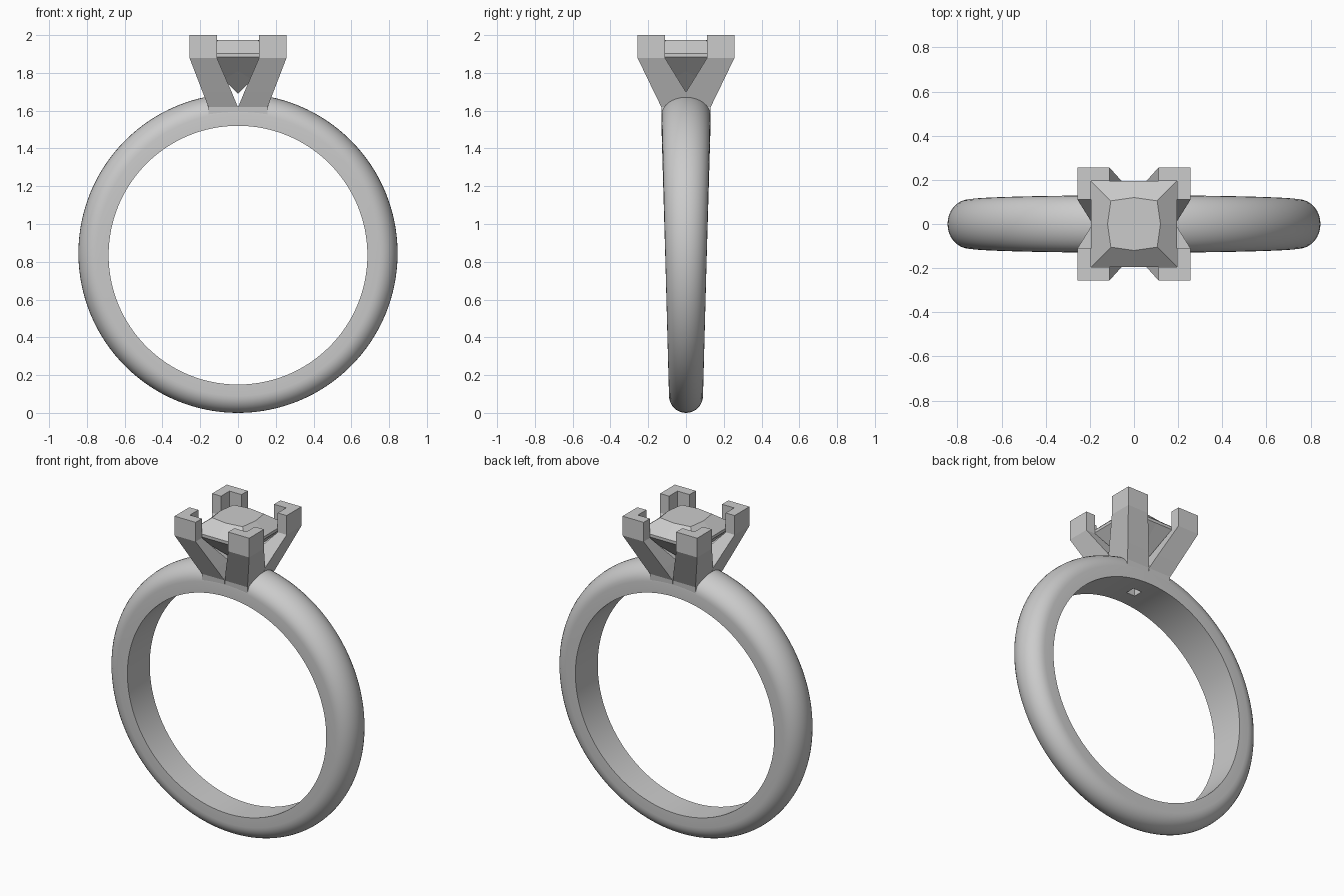
import bpy, bmesh
from math import sin, cos, pi

if "Cube" in bpy.data.objects:
    bpy.data.objects.remove(bpy.data.objects["Cube"])


def make_object(name, bm):
    bmesh.ops.recalc_face_normals(bm, faces=bm.faces)
    mesh = bpy.data.meshes.new(name)
    bm.to_mesh(mesh)
    bm.free()
    ob = bpy.data.objects.new(name, mesh)
    bpy.context.collection.objects.link(ob)
    return ob


def loft(name, rings, closed=False):
    """Skin equal-length rings of points; cap the ends unless closed."""
    bm = bmesh.new()
    vs = [[bm.verts.new(p) for p in ring] for ring in rings]
    n = len(rings[0])
    for k in range(len(vs) if closed else len(vs) - 1):
        a, b = vs[k], vs[(k + 1) % len(vs)]
        for i in range(n):
            j = (i + 1) % n
            bm.faces.new((a[i], a[j], b[j], b[i]))
    if not closed:
        bm.faces.new(vs[0])
        bm.faces.new(vs[-1])
    return make_object(name, bm)


# Band: D-shaped section that gets wider and thicker toward the top
def band_section(a):
    ring = []
    profile = [(0, -1), (0.4, -1)]
    profile += [(0.4 + 0.6 * sin(pi * k / 16), -cos(pi * k / 16)) for k in range(1, 16)]
    profile += [(0.4, 1), (0, 1)]
    half = 0.09 + 0.02 * (1 + sin(a))
    for t, s in profile:
        r = 0.685 + 0.16 * t
        ring.append((r * cos(a), s * half, 0.835 + 0.01 * t + r * sin(a)))
    return ring


band = loft("band", [band_section(2 * pi * k / 128) for k in range(128)], closed=True)


# V-shaped gap and small drain hole under the stone
def rect(x, y, z):
    return [(-x, -y, z), (x, -y, z), (x, y, z), (-x, y, z)]


gap = loft("gap_cutter", [rect(0.001, 0.3, 1.62), rect(0.08, 0.3, 1.81)])
hole = loft("hole_cutter", [rect(0.03, 0.03, 1.4), rect(0.03, 0.03, 1.8)])
bpy.context.view_layer.objects.active = band
for cutter in (gap, hole):
    mod = band.modifiers.new("cut", 'BOOLEAN')
    mod.operation = 'DIFFERENCE'
    mod.solver = 'EXACT'
    mod.object = cutter
    bpy.ops.object.modifier_apply(modifier=mod.name)
    bpy.data.objects.remove(cutter)
band.select_set(True)
bpy.ops.object.shade_smooth_by_angle(angle=0.6)


# Prongs: L-shaped section lofted upward, mirrored to all four corners
def ell(z, xi, xo, yi, yo, n):
    return [(xo, yo, z), (xi, yo, z), (xi, n, z), (n, n, z), (n, yi, z), (xo, yi, z)]


prongs = loft("prongs", [
    ell(1.54, 0.001, 0.155, 0.001, 0.126, 0.03),
    ell(1.62, 0.001, 0.157, 0.001, 0.131, 0.03),
    ell(1.70, 0.034, 0.188, 0.001, 0.170, 0.04),
    ell(1.88, 0.112, 0.257, 0.112, 0.257, 0.195),
    ell(2.00, 0.112, 0.257, 0.112, 0.257, 0.195),
])
mirror = prongs.modifiers.new("mirror", 'MIRROR')
mirror.use_axis = (True, True, False)
mirror.use_mirror_merge = False


# Stone: square cut with a bowed table and pointed pavilion
def square(corner, zc, mid, zm):
    ring = []
    for sx, sy in ((1, 0), (0, 1), (-1, 0), (0, -1)):
        ring.append((sx * mid, sy * mid, zm))
        ring.append(((sx - sy) * corner, (sx + sy) * corner, zc))
    return ring


loft("stone", [
    square(0.001, 1.69, 0.001, 1.69),
    square(0.075, 1.765, 0.115, 1.81),
    square(0.194, 1.885, 0.194, 1.885),
    square(0.194, 1.903, 0.194, 1.903),
    square(0.105, 1.973, 0.12, 1.973),
])
